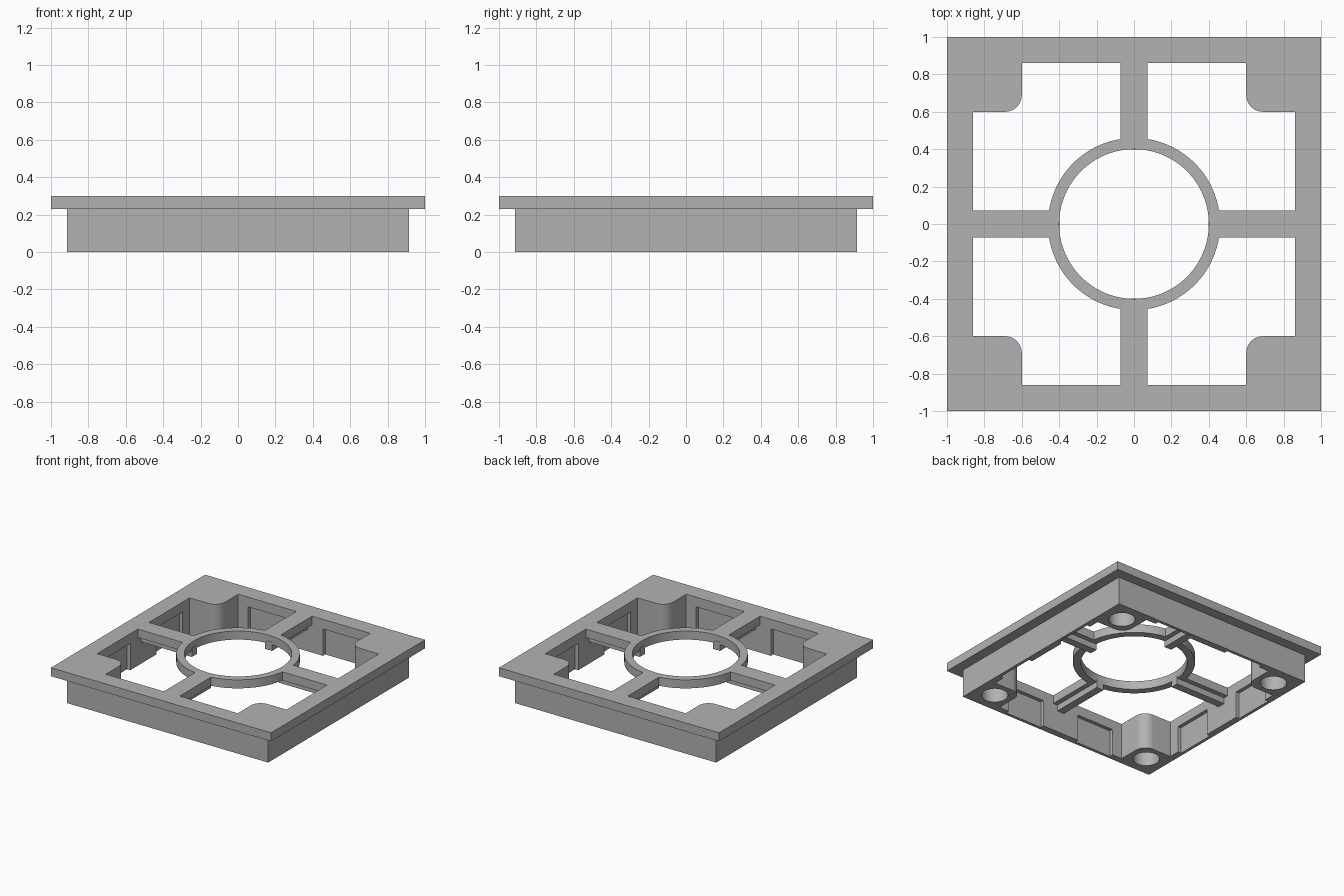
import bpy, bmesh, math
from mathutils import Matrix

cube = bpy.data.objects.get("Cube")
if cube:
    bpy.data.objects.remove(cube, do_unlink=True)

PLATE_LOW, TOP = 0.23, 0.30
OPEN, SKIRT = 0.86, 0.915

grey = bpy.data.materials.new("plain_grey")
grey.use_nodes = True
colour = (0.45, 0.45, 0.45, 1)
grey.diffuse_color = colour
grey.node_tree.nodes["Principled BSDF"].inputs["Base Color"].default_value = colour


def prism(name, points, z0, z1):
    """Extrude a flat outline from z0 up to z1."""
    bm = bmesh.new()
    face = bm.faces.new([bm.verts.new((x, y, z0)) for x, y in points])
    new = bmesh.ops.extrude_face_region(bm, geom=[face])["geom"]
    verts = [v for v in new if isinstance(v, bmesh.types.BMVert)]
    bmesh.ops.translate(bm, vec=(0, 0, z1 - z0), verts=verts)
    bmesh.ops.recalc_face_normals(bm, faces=bm.faces)
    mesh = bpy.data.meshes.new(name)
    bm.to_mesh(mesh)
    bm.free()
    mesh.materials.append(grey)
    obj = bpy.data.objects.new(name, mesh)
    bpy.context.collection.objects.link(obj)
    return obj


def box(name, x0, x1, y0, y1, z0, z1):
    return prism(name, [(x0, y0), (x1, y0), (x1, y1), (x0, y1)], z0, z1)


def arc(cx, cy, r, start, end, n):
    angles = [math.radians(start + (end - start) * i / n) for i in range(n + 1)]
    return [(cx + r * math.cos(a), cy + r * math.sin(a)) for a in angles]


def disc(name, cx, cy, r, z0, z1, n=64):
    return prism(name, arc(cx, cy, r, 0, 360, n)[:-1], z0, z1)


def combine(body, tool, operation, turns=1):
    """Join or cut the tool, repeated in quarter turns about the centre."""
    for i in range(turns):
        mod = body.modifiers.new(operation, 'BOOLEAN')
        mod.operation, mod.solver, mod.object = operation, 'EXACT', tool
        tool.matrix_world = Matrix.Rotation(i * math.pi / 2, 4, 'Z')
        bpy.context.view_layer.update()
        bpy.context.view_layer.objects.active = body
        bpy.ops.object.modifier_apply(modifier=mod.name)
    bpy.data.objects.remove(tool, do_unlink=True)


# Square top plate with a narrower skirt, opened through the middle
frame = box("spoked_frame", -1, 1, -1, 1, PLATE_LOW, TOP)
combine(frame, box("skirt", -SKIRT, SKIRT, -SKIRT, SKIRT, 0, 0.26), 'UNION')
combine(frame, box("opening", -OPEN, OPEN, -OPEN, OPEN, -0.1, 0.4), 'DIFFERENCE')

# Corner posts with one rounded inner edge
outline = arc(0.69, 0.69, 0.09, 180, 270, 12) + [(0.89, 0.6), (0.89, 0.89), (0.6, 0.89)]
combine(frame, prism("corner_post", outline, 0, TOP), 'UNION', 4)

# Centre ring, flat spokes and the narrow ribs beneath them
combine(frame, disc("ring", 0, 0, 0.46, PLATE_LOW, TOP, 96), 'UNION')
combine(frame, box("spoke", 0.3, 0.89, -0.072, 0.072, PLATE_LOW, TOP), 'UNION', 4)
combine(frame, disc("ring_hole", 0, 0, 0.4, 0, 0.4, 96), 'DIFFERENCE')
combine(frame, box("rib", 0.397, 0.88, -0.032, 0.032, 0.18, 0.25), 'UNION', 4)

# Shallow recesses inside the skirt and round sockets under the posts
for side in (-1, 1):
    y0, y1 = sorted((side * 0.17, side * 0.51))
    combine(frame, box("recess", 0.8, 0.89, y0, y1, -0.1, 0.22), 'DIFFERENCE', 4)
combine(frame, disc("socket", 0.745, 0.745, 0.1, -0.1, 0.2, 48), 'DIFFERENCE', 4)

bpy.ops.object.select_all(action='DESELECT')
frame.select_set(True)
bpy.context.view_layer.objects.active = frame
bpy.ops.object.shade_smooth_by_angle(angle=math.radians(30))
